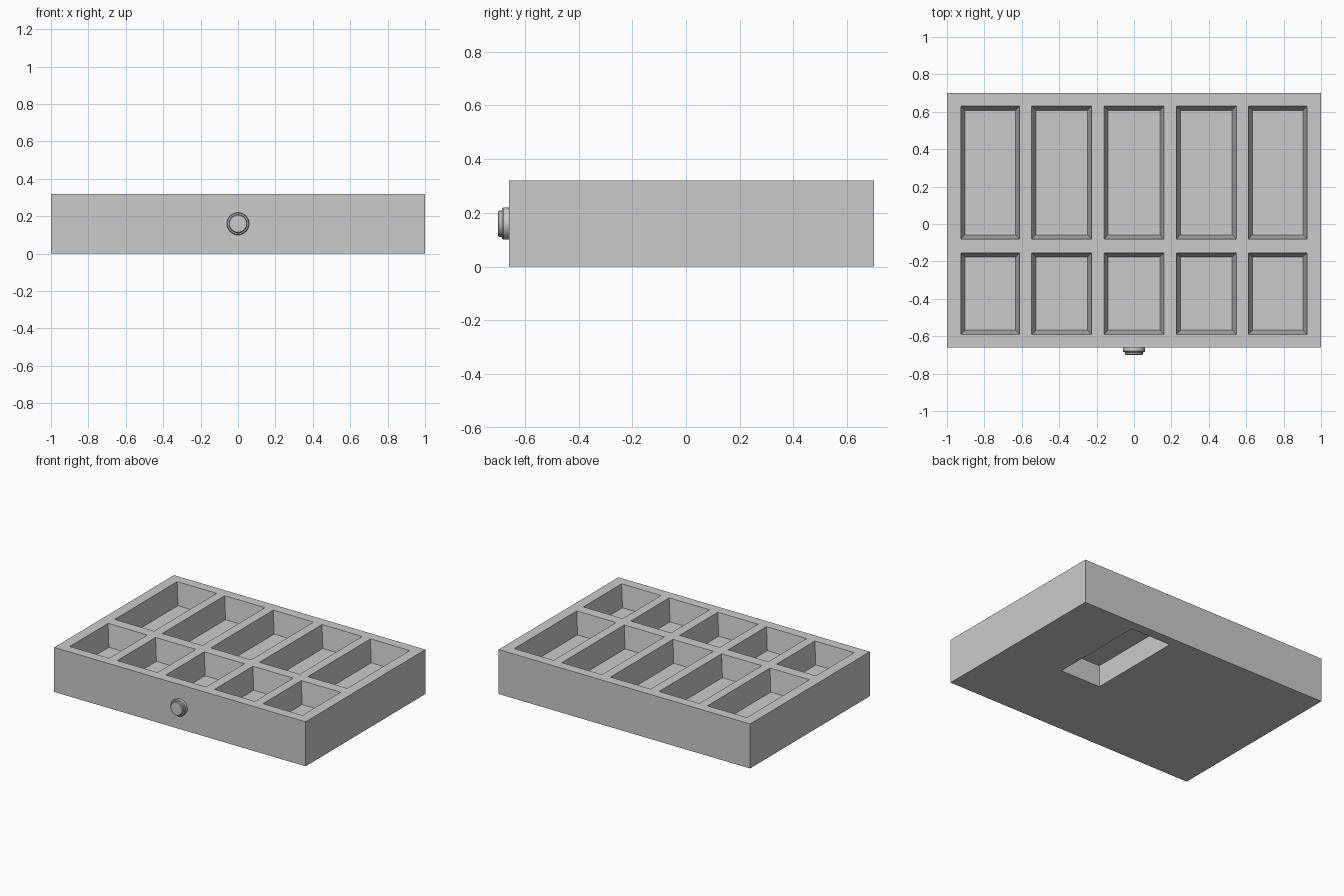
import bpy, bmesh, math
from mathutils import Matrix

if "Cube" in bpy.data.objects:
    bpy.data.objects.remove(bpy.data.objects["Cube"])

# Grid lines of the tray: outer edges and compartment edges
XS = [-1.0, -0.925, -0.612, -0.547, -0.227, -0.16, 0.16, 0.227, 0.547, 0.612, 0.925, 1.0]
YS = [-0.66, -0.59, -0.155, -0.08, 0.63, 0.70]
HEIGHT = 0.32
POCKETS = {(i, j) for i in range(1, len(XS) - 1, 2) for j in (1, 3)}
UNDERSIDE = {(7, 3)}          # one compartment is open from below


def add_sheet(bm, z, cells, floor_z, inset):
    """Flat grid at height z; listed cells become pockets reaching floor_z."""
    v = [[bm.verts.new((x, y, z)) for y in YS] for x in XS]
    for i in range(len(XS) - 1):
        for j in range(len(YS) - 1):
            rim = [v[i][j], v[i + 1][j], v[i + 1][j + 1], v[i][j + 1]]
            if (i, j) not in cells:
                bm.faces.new(rim)
                continue
            x0, x1 = XS[i] + inset, XS[i + 1] - inset
            y0, y1 = YS[j] + inset, YS[j + 1] - inset
            low = [bm.verts.new((x, y, floor_z))
                   for x, y in ((x0, y0), (x1, y0), (x1, y1), (x0, y1))]
            bm.faces.new(low)
            for k in range(4):
                n = (k + 1) % 4
                bm.faces.new((rim[k], rim[n], low[n], low[k]))
    # outline, walked counter-clockwise
    return ([c[0] for c in v] + v[-1][1:] +
            [c[-1] for c in v[-2::-1]] + v[0][-2:0:-1])


def finish(bm, name):
    bmesh.ops.recalc_face_normals(bm, faces=bm.faces[:])
    mesh = bpy.data.meshes.new(name)
    bm.to_mesh(mesh)
    bm.free()
    obj = bpy.data.objects.new(name, mesh)
    bpy.context.collection.objects.link(obj)
    return obj


# Tray body with two rows of five tapered compartments
bm = bmesh.new()
top = add_sheet(bm, HEIGHT, POCKETS, 0.162, 0.022)
bottom = add_sheet(bm, 0.0, UNDERSIDE, 0.156, 0.0)
for k in range(len(top)):
    n = (k + 1) % len(top)
    bm.faces.new((bottom[k], bottom[n], top[n], top[k]))
bmesh.ops.dissolve_limit(bm, angle_limit=0.001, verts=bm.verts[:], edges=bm.edges[:])
finish(bm, "drawer_tray")

# Stepped round knob on the front, turned from a profile
profile = [(0.0, 0.01), (0.058, 0.01), (0.06, -0.005), (0.06, -0.018), (0.056, -0.023),
           (0.049, -0.024), (0.049, -0.034), (0.045, -0.038), (0.0, -0.038)]
bm = bmesh.new()
pts = [bm.verts.new((r, y, 0)) for r, y in profile]
edges = [bm.edges.new(p) for p in zip(pts, pts[1:])]
bmesh.ops.spin(bm, geom=pts + edges, cent=(0, 0, 0), axis=(0, 1, 0),
               angle=math.tau, steps=32, use_duplicate=False)
bmesh.ops.remove_doubles(bm, verts=bm.verts[:], dist=0.0001)
bmesh.ops.transform(bm, matrix=Matrix.Translation((0, -0.662, 0.16)), verts=bm.verts[:])
knob = finish(bm, "knob")
bpy.context.view_layer.objects.active = knob
knob.select_set(True)
bpy.ops.object.shade_smooth_by_angle(angle=math.radians(30))
